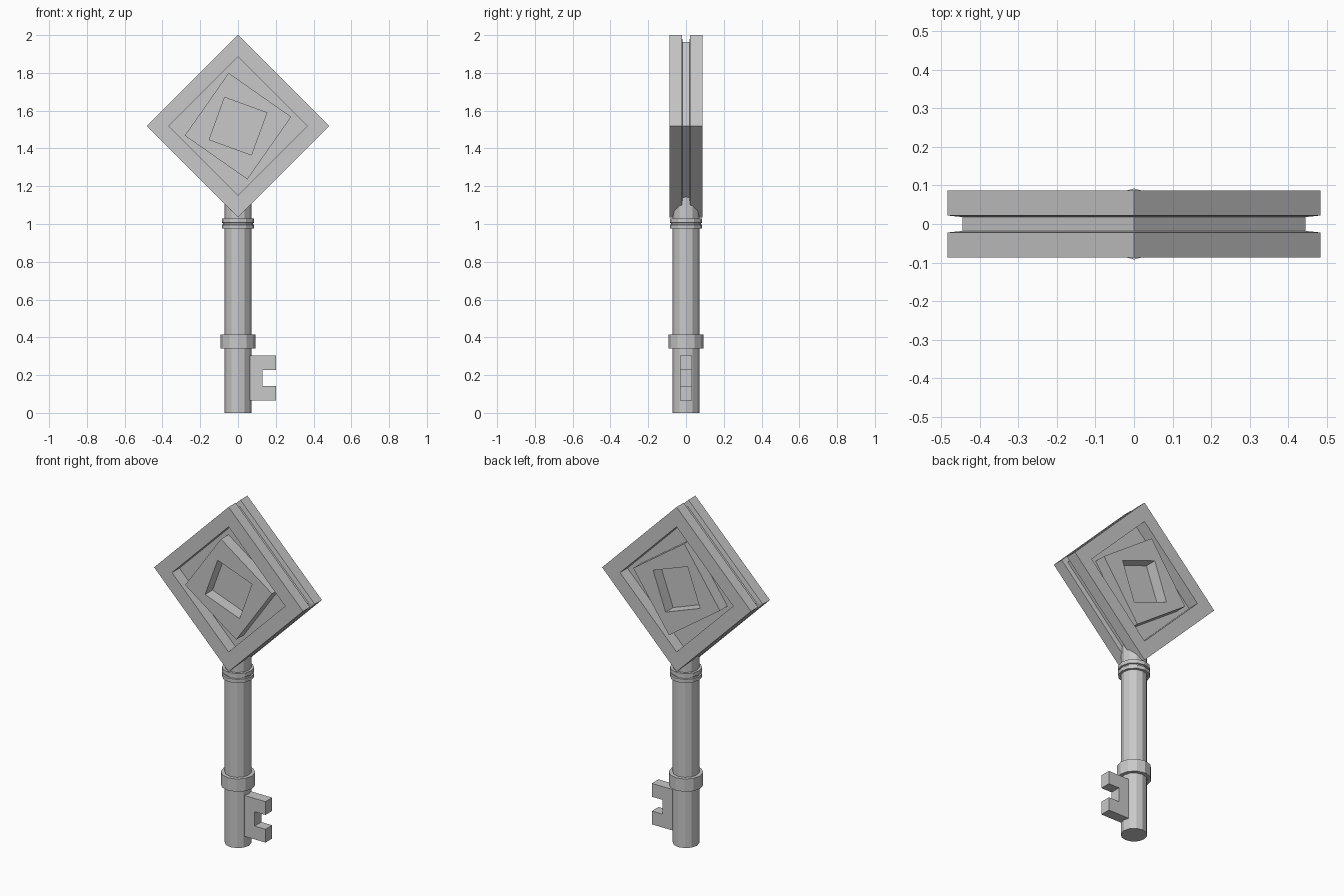
import bpy
import bmesh
from math import cos, sin, radians, tau

old = bpy.data.objects.get("Cube")
if old:
    bpy.data.objects.remove(old)

metal = bpy.data.materials.new("plain_grey")
metal.use_nodes = True
grey = (0.58, 0.58, 0.58, 1)
metal.diffuse_color = grey
metal.node_tree.nodes["Principled BSDF"].inputs["Base Color"].default_value = grey


def finish(name, bm):
    bmesh.ops.recalc_face_normals(bm, faces=bm.faces)
    mesh = bpy.data.meshes.new(name)
    bm.to_mesh(mesh)
    bm.free()
    mesh.materials.append(metal)
    obj = bpy.data.objects.new(name, mesh)
    bpy.context.collection.objects.link(obj)
    return obj


def turn(name, profile, sides, place, closed=False):
    """Sweep (radius, height, twist in degrees) points round an axis."""
    bm = bmesh.new()
    rings = []
    for radius, height, twist in profile:
        angles = [radians(twist) + tau * i / sides for i in range(sides)]
        rings.append([bm.verts.new(place(radius * cos(a), radius * sin(a), height))
                      for a in angles])
    pairs = list(zip(rings, rings[1:]))
    if closed:
        pairs.append((rings[-1], rings[0]))
    else:
        bm.faces.new(rings[0])
        bm.faces.new(rings[-1])
    for low, high in pairs:
        for i in range(sides):
            j = (i + 1) % sides
            bm.faces.new((low[i], low[j], high[j], high[i]))
    return finish(name, bm)


def upright(u, v, h):
    return (u, v, h)


def in_head(u, v, h):
    return (u, h, v + HEAD_Z)


HEAD_Z = 1.518
FACE = 0.0875    # half thickness of the head
CORE = 0.018     # half thickness of the middle layer


def both_sides(half):
    """Mirror a half profile through the middle of the head."""
    return half + [(r, -h, t) for r, h, t in reversed(half)]


# Shaft and its collars
turn("shaft", [(0.071, 0, 0), (0.071, 1.147, 0)], 12, upright)
turn("lower_collar", [(0.092, 0.34, 0), (0.092, 0.415, 0)], 12, upright)
turn("neck_collar", [(0.086, 0.975, 0), (0.086, 0.996, 0), (0.079, 0.998, 0),
                     (0.079, 1.005, 0), (0.086, 1.007, 0), (0.086, 1.03, 0)],
     12, upright)

# Diamond frame with a groove round its rim
turn("head_frame", both_sides([(0.367, FACE, 0), (0.483, FACE, 0),
                               (0.483, 0.022, 0), (0.445, CORE, 0)]),
     4, in_head, closed=True)
turn("head_core", both_sides([(0.40, CORE, 0)]), 4, in_head)

# Tilted square with a further tilted square opening
turn("head_inner_square", both_sides([(0.168, FACE, 25), (0.286, FACE, 10)]),
     4, in_head, closed=True)

# Notched bit
outline = [(0.04, 0.065), (0.2, 0.065), (0.2, 0.143), (0.13, 0.143),
           (0.13, 0.227), (0.2, 0.227), (0.2, 0.305), (0.04, 0.305)]
bm = bmesh.new()
side = bm.faces.new([bm.verts.new((x, -0.031, z)) for x, z in outline])
extruded = bmesh.ops.extrude_face_region(bm, geom=[side])["geom"]
bmesh.ops.translate(bm, vec=(0, 0.062, 0),
                    verts=[g for g in extruded if isinstance(g, bmesh.types.BMVert)])
if not all(e.is_manifold for e in bm.edges):
    bmesh.ops.holes_fill(bm, edges=bm.edges)
finish("bit", bm)
